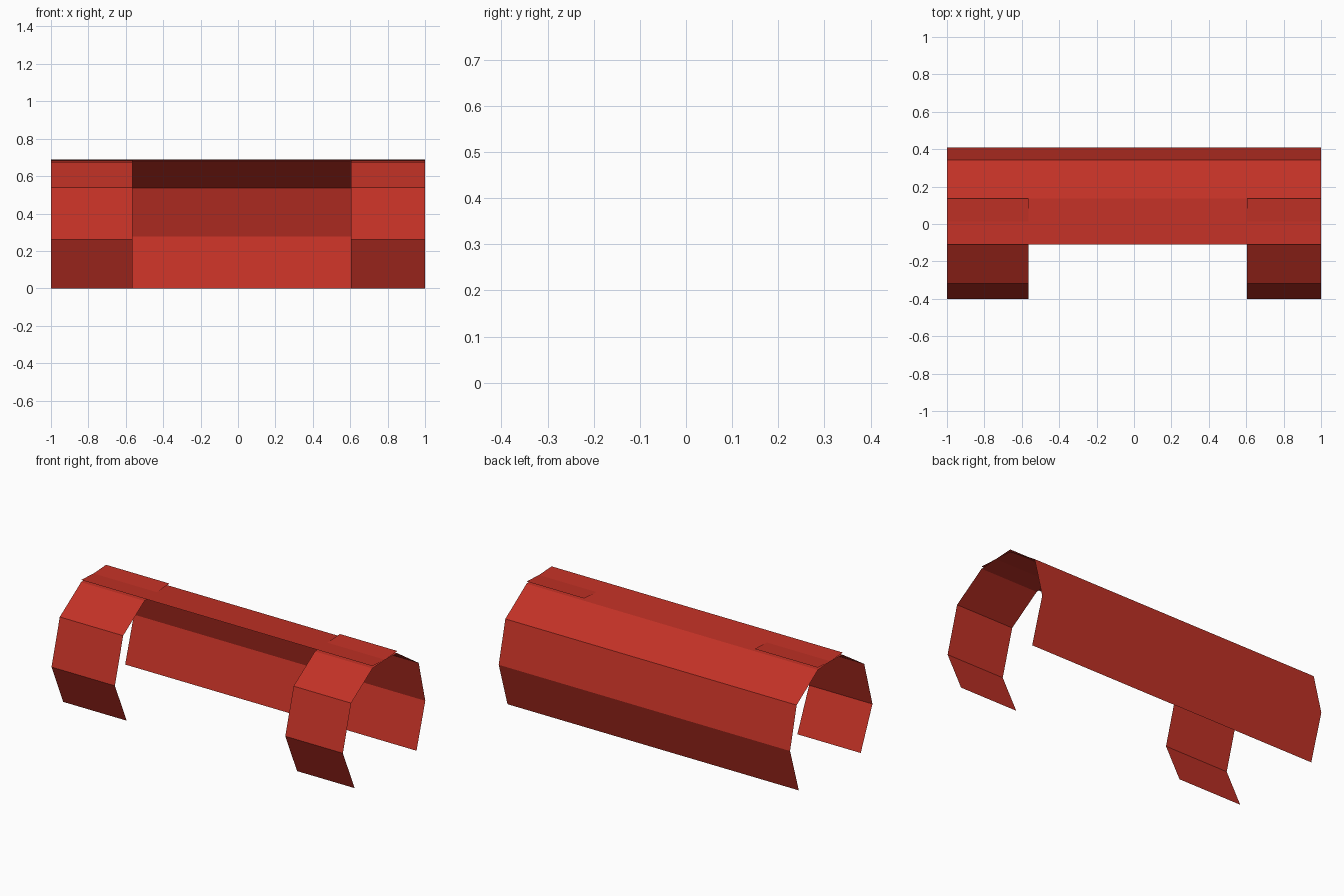
import bpy

if "Cube" in bpy.data.objects:
    bpy.data.objects.remove(bpy.data.objects["Cube"])

red = bpy.data.materials.new("red")
red.diffuse_color = (0.54, 0.031, 0.019, 1.0)
red.use_nodes = True
red.node_tree.nodes["Principled BSDF"].inputs["Base Color"].default_value = red.diffuse_color


def folded_sheet(name, profile, x0, x1):
    """Sweep an open (y, z) profile along x as a single flat-faced sheet."""
    verts = [(x, y, z) for y, z in profile for x in (x0, x1)]
    faces = [(2 * i, 2 * i + 1, 2 * i + 3, 2 * i + 2) for i in range(len(profile) - 1)]
    # keep normals pointing outwards whichever way the profile runs
    if profile[-1][0] > profile[0][0]:
        faces = [f[::-1] for f in faces]
    mesh = bpy.data.meshes.new(name)
    mesh.from_pydata(verts, [], faces)
    mesh.materials.append(red)
    obj = bpy.data.objects.new(name, mesh)
    bpy.context.collection.objects.link(obj)
    return obj


# Back shell: full length, from the top front edge over and down the back
shell_profile = [(-0.11, 0.69), (0.135, 0.676), (0.343, 0.537), (0.408, 0.277), (0.322, 0.0)]
folded_sheet("back_shell", shell_profile, -1.0, 1.0)

# Two front straps, crossing the shell top and curling down the front
strap_profile = [(0.135, 0.69), (-0.11, 0.676), (-0.319, 0.54), (-0.40, 0.26), (-0.285, 0.0)]
for name, x0, x1 in (("left_strap", -1.0, -0.565), ("right_strap", 0.605, 1.0)):
    folded_sheet(name, strap_profile, x0, x1)
